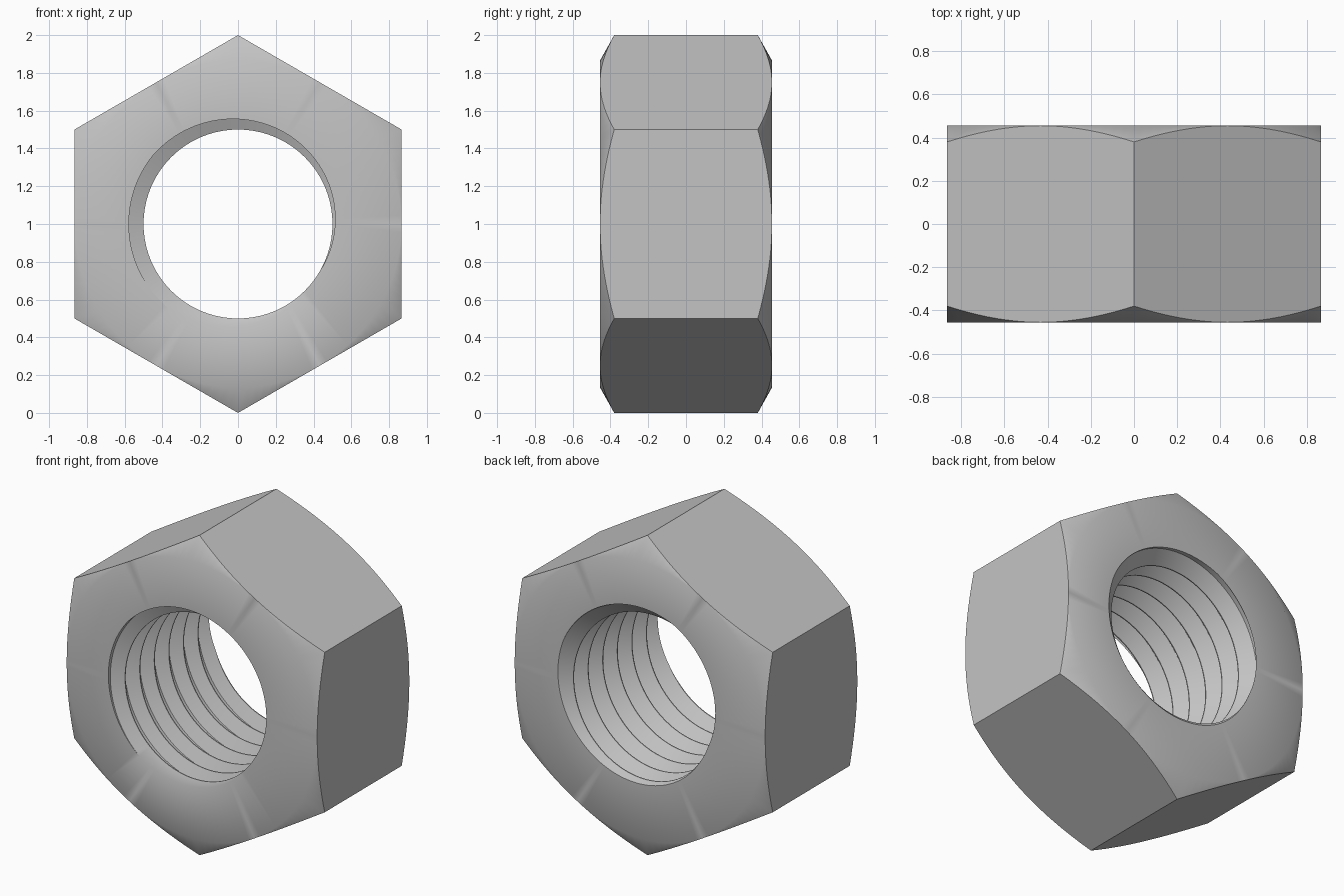
import bpy, bmesh
from math import radians, sin, cos, sqrt

cube = bpy.data.objects.get("Cube")
if cube:
    bpy.data.objects.remove(cube, do_unlink=True)

SEGMENTS = 120
HALF = 0.455             # half thickness
FLAT = sqrt(3) / 2       # centre to flat of the hexagon
CHAMFER = 0.56           # chamfer cone slope
PITCH = 0.144
MINOR, MAJOR = 0.5, 0.578
# One turn of thread: (phase in degrees, radius)
THREAD = [(-45, MINOR), (-30, MINOR), (140, MAJOR), (230, MAJOR), (315, MINOR)]


def thread_radius(phase):
    phase = (phase + 45) % 360 - 45
    for (a, ra), (b, rb) in zip(THREAD, THREAD[1:]):
        if phase <= b:
            return ra + (rb - ra) * (phase - a) / (b - a)
    return MINOR


def section(angle):
    """Closed radial cross-section (radius, y) at one angle."""
    corner = FLAT / cos(radians((angle + 30) % 60 - 30))
    edge = HALF - (corner - FLAT) * CHAMFER
    points = [(corner, -edge), (FLAT, -HALF)]
    # Helical thread, trimmed by the two end faces
    for turn in range(-1, 10):
        for phase, _ in THREAD[:-1]:
            y = PITCH * (phase + 360 * turn - angle) / 360 - HALF
            y = max(-HALF, min(HALF, y))
            points.append((thread_radius(angle + 360 * (y + HALF) / PITCH), y))
    return points + [(FLAT, HALF), (corner, edge)]


# Sweep the section around the bore
bm = bmesh.new()
columns = []
for i in range(SEGMENTS + 1):
    angle = 360 * i / SEGMENTS
    c, s = cos(radians(angle)), sin(radians(angle))
    columns.append([bm.verts.new((r * c, y, r * s)) for r, y in section(angle)])
for a, b in zip(columns, columns[1:]):
    for j in range(len(a)):
        k = (j + 1) % len(a)
        bm.faces.new((a[j], a[k], b[k], b[j]))
bmesh.ops.remove_doubles(bm, verts=bm.verts, dist=0.0001)
bmesh.ops.recalc_face_normals(bm, faces=bm.faces)

mesh = bpy.data.meshes.new("hex_nut")
bm.to_mesh(mesh)
bm.free()
nut = bpy.data.objects.new("hex_nut", mesh)
nut.location.z = 1
bpy.context.collection.objects.link(nut)

# Plain grey metal
steel = bpy.data.materials.new("light_grey")
steel.use_nodes = True
grey = (0.55, 0.55, 0.55, 1)
steel.diffuse_color = grey
steel.node_tree.nodes["Principled BSDF"].inputs["Base Color"].default_value = grey
mesh.materials.append(steel)

# Soft blend from end face to chamfer, crisp hexagon and thread edges
bpy.ops.object.select_all(action="DESELECT")
nut.select_set(True)
bpy.context.view_layer.objects.active = nut
bpy.ops.object.shade_smooth_by_angle(angle=radians(40))
